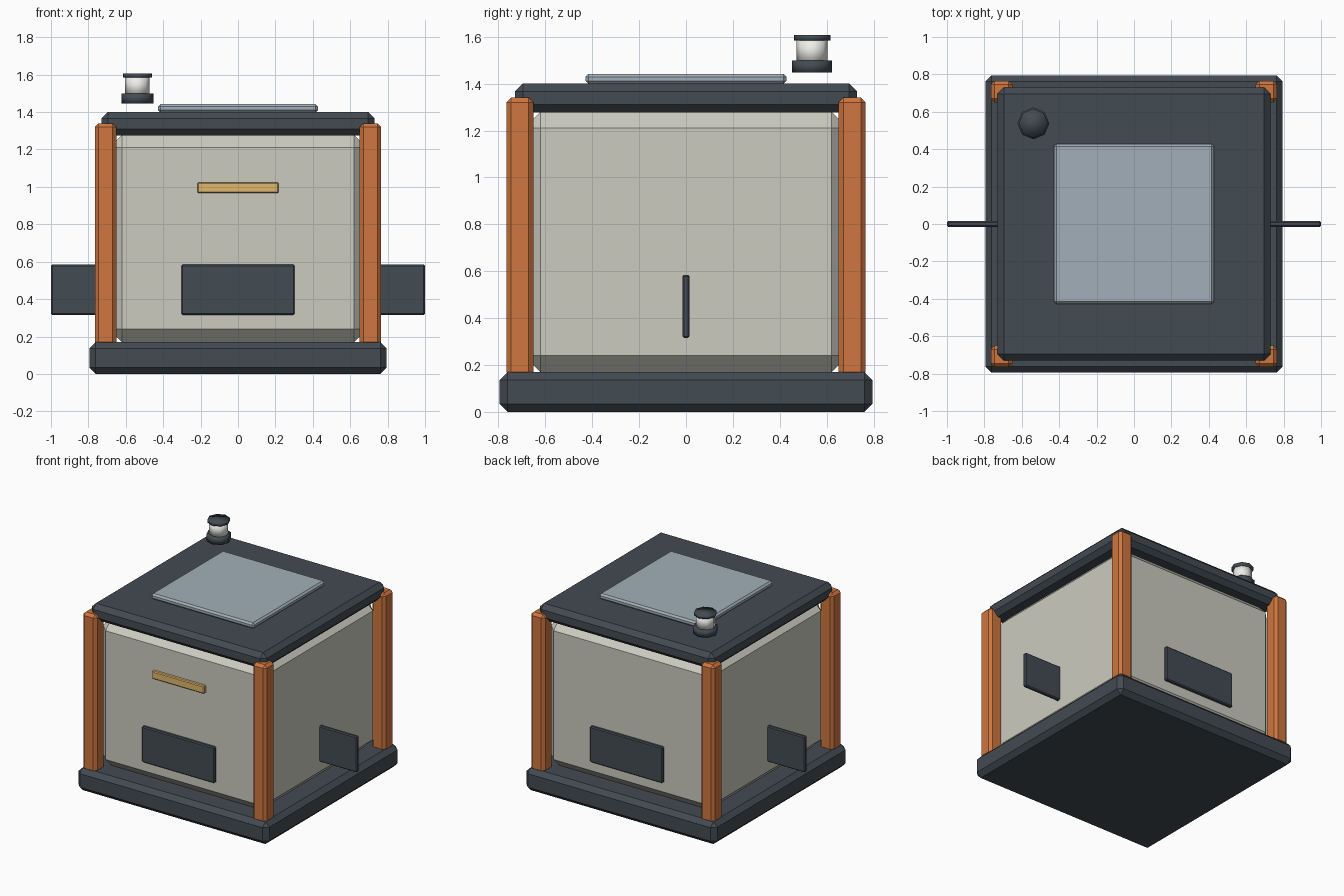
import bpy

if "Cube" in bpy.data.objects:
    bpy.data.objects.remove(bpy.data.objects["Cube"])

def material(name, rgb):
    m = bpy.data.materials.new(name)
    m.diffuse_color = (*rgb, 1)
    m.use_nodes = True
    m.node_tree.nodes["Principled BSDF"].inputs["Base Color"].default_value = m.diffuse_color
    return m

DARK = material("slate", (0.055, 0.07, 0.085))
CREAM = material("cream", (0.6, 0.6, 0.53))
ORANGE = material("orange", (0.62, 0.18, 0.05))
PALE = material("pale_blue", (0.36, 0.43, 0.48))
GOLD = material("gold", (0.75, 0.47, 0.15))
WHITE = material("white", (0.85, 0.85, 0.82))

def box(name, centre, size, bevel, mat):
    """Flat-shaded box with chamfered edges."""
    bpy.ops.mesh.primitive_cube_add(size=1, location=centre)
    o = bpy.context.object
    o.name = name
    o.scale = size
    bpy.ops.object.transform_apply(location=False, rotation=False, scale=True)
    b = o.modifiers.new("chamfer", 'BEVEL')
    b.width = bevel
    b.segments = 1
    o.data.materials.append(mat)
    return o

def disc(name, radius, z0, z1, mat):
    """Smooth-shaded eight-sided cylinder at the beacon position."""
    bpy.ops.mesh.primitive_cylinder_add(vertices=8, radius=radius, depth=z1 - z0,
                                        location=(-0.538, 0.538, (z0 + z1) / 2))
    o = bpy.context.object
    o.name = name
    o.data.materials.append(mat)
    bpy.ops.object.shade_smooth()

# Main block: plinth, body, lid and roof panel
box("base", (0, 0, 0.085), (1.59, 1.59, 0.17), 0.034, DARK)
box("body", (0, 0, 0.725), (1.38, 1.38, 1.11), 0.07, CREAM)
box("lid", (0, 0, 1.338), (1.46, 1.46, 0.124), 0.034, DARK)
box("roof_panel", (0, 0, 1.42), (0.856, 0.856, 0.044), 0.013, PALE)

# Corner posts
for sx in (-1, 1):
    for sy in (-1, 1):
        box("corner_post", (0.708 * sx, 0.708 * sy, 0.745), (0.115, 0.115, 1.19), 0.02, ORANGE)

# Front and back vents, and the side fins standing out from the walls
for s in (-1, 1):
    box("vent_panel", (0, 0.70 * s, 0.45), (0.605, 0.03, 0.27), 0.007, DARK)
    box("side_fin", (0.6975 * s, 0, 0.45), (0.605, 0.03, 0.27), 0.007, DARK)

# Gold strip on the front
box("front_strip", (0, -0.70, 0.995), (0.434, 0.03, 0.058), 0.006, GOLD)

# Beacon floating above the back left corner
disc("beacon_foot", 0.085, 1.447, 1.498, DARK)
disc("beacon_lamp", 0.066, 1.49, 1.59, WHITE)
disc("beacon_cap", 0.078, 1.584, 1.607, DARK)
